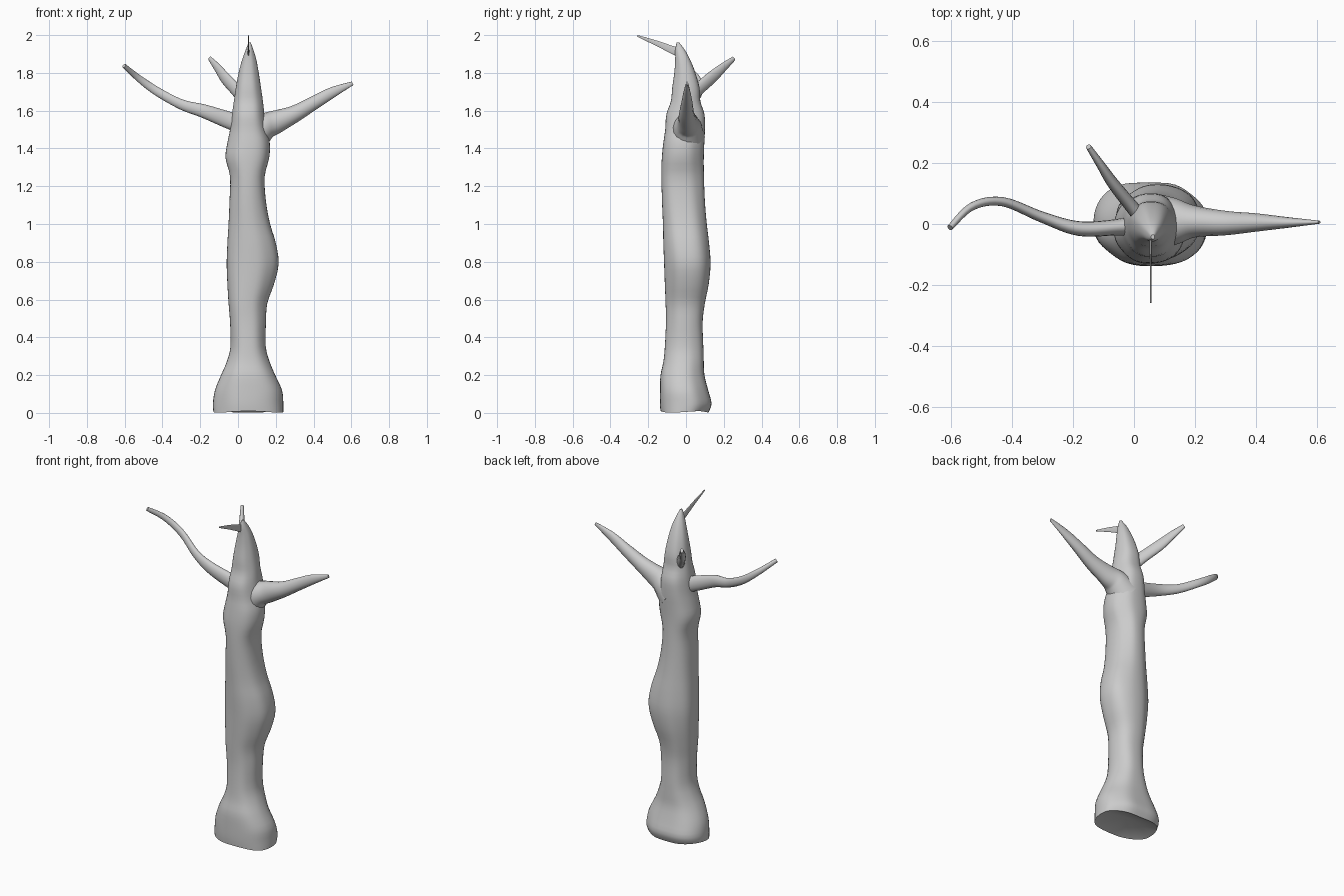
import bpy, bmesh
from math import sin, cos, pi, exp
from mathutils import Vector


def smooth_rows(rows, steps):
    """Catmull-Rom interpolation of number rows."""
    out = []
    for i in range(len(rows) - 1):
        a, b = rows[max(i - 1, 0)], rows[i]
        c, d = rows[i + 1], rows[min(i + 2, len(rows) - 1)]
        for s in range(steps):
            t = s / steps
            out.append([0.5 * (2 * q + (r - p) * t + (2 * p - 5 * q + 4 * r - w) * t * t
                        + (3 * q - p - 3 * r + w) * t ** 3) for p, q, r, w in zip(a, b, c, d)])
    return out + [list(rows[-1])]


def loft(name, rings, base_lift=0.0):
    """Skin closed rings of points and cap both ends."""
    bm = bmesh.new()
    vr = [[bm.verts.new(p) for p in ring] for ring in rings]
    n = len(vr[0])
    for a, b in zip(vr, vr[1:]):
        for i in range(n):
            j = (i + 1) % n
            bm.faces.new((a[i], a[j], b[j], b[i]))
    for ring, lift in ((vr[0], base_lift), (vr[-1], 0)):
        mid = sum((v.co for v in ring), Vector()) / n
        c = bm.verts.new(mid + Vector((0, 0, lift)))
        for i in range(n):
            bm.faces.new((ring[i], ring[(i + 1) % n], c))
    bmesh.ops.recalc_face_normals(bm, faces=bm.faces)
    me = bpy.data.meshes.new(name)
    bm.to_mesh(me)
    bm.free()
    ob = bpy.data.objects.new(name, me)
    bpy.context.collection.objects.link(ob)
    bpy.ops.object.select_all(action='DESELECT')
    ob.select_set(True)
    bpy.context.view_layer.objects.active = ob
    bpy.ops.object.shade_smooth_by_angle(angle=0.8)
    return ob


def branch(name, rows):
    """Rows: x, y, z centre, half width, half height."""
    pts = smooth_rows(rows, 6)
    rings = []
    for k, (x, y, z, w, h) in enumerate(pts):
        d = Vector(pts[min(k + 1, len(pts) - 1)][:3]) - Vector(pts[max(k - 1, 0)][:3])
        side = d.cross(Vector((0, 0, 1))).normalized()
        up = side.cross(d).normalized()
        rings.append([Vector((x, y, z)) + side * w * cos(t) + up * h * sin(t)
                      for t in (2 * pi * i / 16 for i in range(16))])
    return loft(name, rings)


# Trunk: z, left, right, front, back extents
trunk_rows = [
    (0.005, -.13, .24, -.135, .125), (.05, -.133, .24, -.138, .142), (.12, -.122, .233, -.138, .122),
    (.2, -.09, .197, -.135, .1), (.27, -.06, .168, -.12, .095), (.35, -.04, .147, -.112, .092),
    (.48, -.042, .148, -.106, .088), (.58, -.05, .155, -.108, .1), (.68, -.056, .19, -.112, .12),
    (.79, -.06, .215, -.116, .13), (.9, -.056, .2, -.12, .122), (1.0, -.05, .17, -.122, .11),
    (1.12, -.045, .148, -.127, .1), (1.25, -.042, .141, -.13, .095), (1.35, -.066, .165, -.128, .094),
    (1.43, -.056, .168, -.12, .097), (1.5, -.042, .152, -.11, .1), (1.58, -.032, .14, -.104, .098),
    (1.65, -.022, .132, -.08, .076), (1.72, -.012, .122, -.073, .072), (1.8, .003, .11, -.062, .05),
    (1.87, .022, .097, -.057, .022), (1.92, .04, .082, -.057, -.005), (1.96, .056, .068, -.05, -.035)]
rings = []
for z, l, r, f, b in smooth_rows(trunk_rows, 3):
    ring = []
    foot = exp(-(z / 0.2) ** 2)
    for i in range(48):
        t = 2 * pi * i / 48
        c, s = cos(t), sin(t)
        e = 0.82
        px = (abs(c) ** e) * (1 if c > 0 else -1)
        py = (abs(s) ** e) * (1 if s > 0 else -1)
        # shallow bark grooves, wavy hem at the foot
        g = 1 - 0.035 * (1 - cos(4 * t)) / 2 * (1 + sin(5 * z + 2 * t))
        g -= 0.05 * foot * exp(-((t - pi / 2) / 0.3) ** 2)
        x = (l + r) / 2 + (r - l) / 2 * px * g
        y = (f + b) / 2 + (b - f) / 2 * py * g
        hem = 0.005 * sin(3 * t) * exp(-z / 0.03)
        ring.append(Vector((x, y, max(0, z + hem))))
    rings.append(ring)
loft("trunk", rings, 0.05)

# Branches
branch("left_branch", [(.04, .0, 1.52, .04, .05), (-.05, -.01, 1.55, .027, .045),
                       (-.18, -.015, 1.597, .024, .036), (-.3, .022, 1.633, .018, .027),
                       (-.43, .073, 1.703, .015, .023), (-.53, .058, 1.775, .013, .018),
                       (-.603, -.012, 1.838, .01, .012)])
branch("right_branch", [(.07, .01, 1.46, .09, .1), (.14, .008, 1.515, .075, .072),
                        (.2, .008, 1.54, .052, .062), (.3, .003, 1.583, .04, .045),
                        (.4, .005, 1.64, .03, .036), (.5, .005, 1.697, .018, .028),
                        (.607, .006, 1.745, .005, .01)])
branch("back_branch", [(.04, .0, 1.66, .025, .05), (-.01, .06, 1.71, .022, .036),
                       (-.07, .135, 1.775, .019, .033), (-.11, .195, 1.828, .014, .024),
                       (-.149, .253, 1.876, .009, .012)])
branch("top_twig", [(.055, -.03, 1.905, .006, .024), (.055, -.08, 1.925, .004, .02),
                    (.055, -.15, 1.955, .003, .014), (.055, -.21, 1.978, .003, .009),
                    (.055, -.258, 1.996, .002, .004)])
